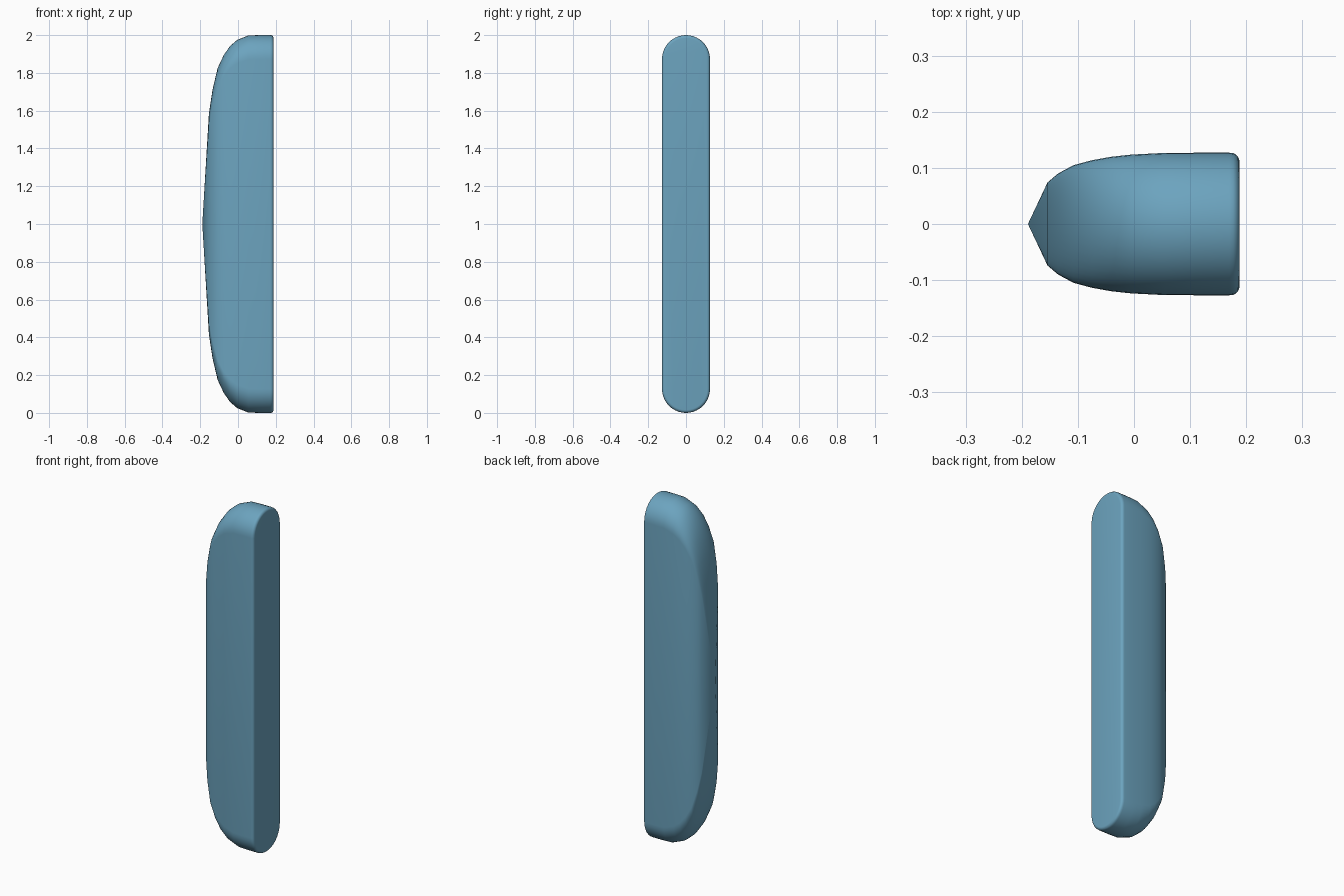
import bpy, bmesh, math

if "Cube" in bpy.data.objects:
    bpy.data.objects.remove(bpy.data.objects["Cube"])

HALF_W, HALF_H = 0.127, 1.0
SEGS = 20  # segments per rounded end


def stadium(scale, inset=0.0):
    """Upright stadium outline in y/z, scaled about its middle, then inset."""
    r = HALF_W * scale - inset
    straight = (HALF_H - HALF_W) * scale
    pts = []
    for side in (1, -1):
        for i in range(SEGS + 1):
            a = math.pi * i / SEGS + (0 if side > 0 else math.pi)
            pts.append((r * math.cos(a), 1 + side * straight + r * math.sin(a)))
    return pts


# Sections along x: position, scale, inset (the last ones round the flat face)
sections = [(-0.154, 0.585, 0), (-0.135, 0.71, 0), (-0.108, 0.825, 0),
            (-0.075, 0.895, 0), (-0.042, 0.942, 0), (-0.005, 0.974, 0),
            (0.055, 0.998, 0), (0.11, 1, 0), (0.17, 1, 0)]
for i in range(1, 6):
    a = math.pi / 2 * i / 5
    sections.append((0.172 + 0.016 * math.sin(a), 1, 0.016 * (1 - math.cos(a))))

# Lofted body with a pointed back and a flat rounded face
bm = bmesh.new()
rings = [[bm.verts.new((x, y, z)) for y, z in stadium(s, d)] for x, s, d in sections]
n = len(rings[0])
tip = bm.verts.new((-0.189, 0, 1))
for i in range(n):
    j = (i + 1) % n
    bm.faces.new((tip, rings[0][i], rings[0][j]))
    for a, b in zip(rings, rings[1:]):
        bm.faces.new((a[i], b[i], b[j], a[j]))
bm.faces.new(rings[-1])
bmesh.ops.recalc_face_normals(bm, faces=bm.faces)

mesh = bpy.data.meshes.new("rounded_handle")
bm.to_mesh(mesh)
bm.free()
body = bpy.data.objects.new("rounded_handle", mesh)
bpy.context.collection.objects.link(body)

# Blue finish
mat = bpy.data.materials.new("blue")
mat.diffuse_color = (0.15, 0.37, 0.52, 1)
mat.use_nodes = True
mat.node_tree.nodes["Principled BSDF"].inputs["Base Color"].default_value = mat.diffuse_color
mesh.materials.append(mat)

bpy.context.view_layer.objects.active = body
body.select_set(True)
bpy.ops.object.shade_smooth_by_angle(angle=math.radians(35))
